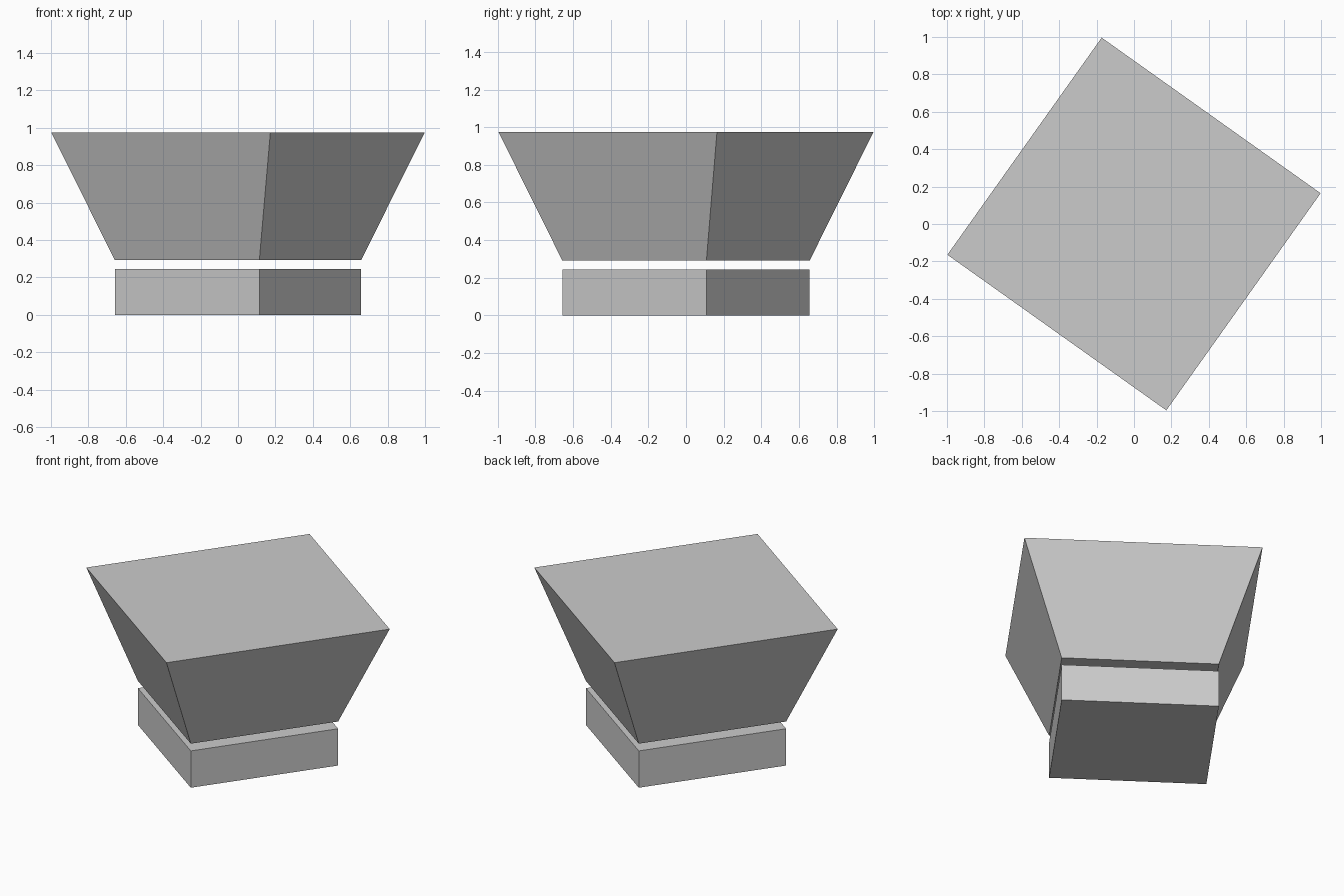
import bpy, bmesh, math
from mathutils import Matrix

if "Cube" in bpy.data.objects:
    bpy.data.objects.remove(bpy.data.objects["Cube"])

HALF_W, HALF_D = 0.718, 0.712   # half sizes of the wide top
TAPER = 0.66                    # narrow end relative to the top
TURN = Matrix.Rotation(math.radians(-35.4), 4, 'Z')


def frustum(name, z0, z1, scale0, scale1):
    """Four-sided block between two heights, scaled at each end."""
    bm = bmesh.new()
    bmesh.ops.create_cube(bm, size=2)
    for v in bm.verts:
        upper = v.co.z > 0
        s = scale1 if upper else scale0
        v.co.x *= HALF_W * s
        v.co.y *= HALF_D * s
        v.co.z = z1 if upper else z0
    bmesh.ops.transform(bm, matrix=TURN, verts=bm.verts)
    bmesh.ops.recalc_face_normals(bm, faces=bm.faces)
    mesh = bpy.data.meshes.new(name)
    bm.to_mesh(mesh)
    bm.free()
    obj = bpy.data.objects.new(name, mesh)
    bpy.context.collection.objects.link(obj)
    return obj


# Straight plinth, then a flared block floating just above it
frustum("base_block", 0.0, 0.244, TAPER, TAPER)
frustum("flared_top", 0.292, 0.974, TAPER, 1.0)
